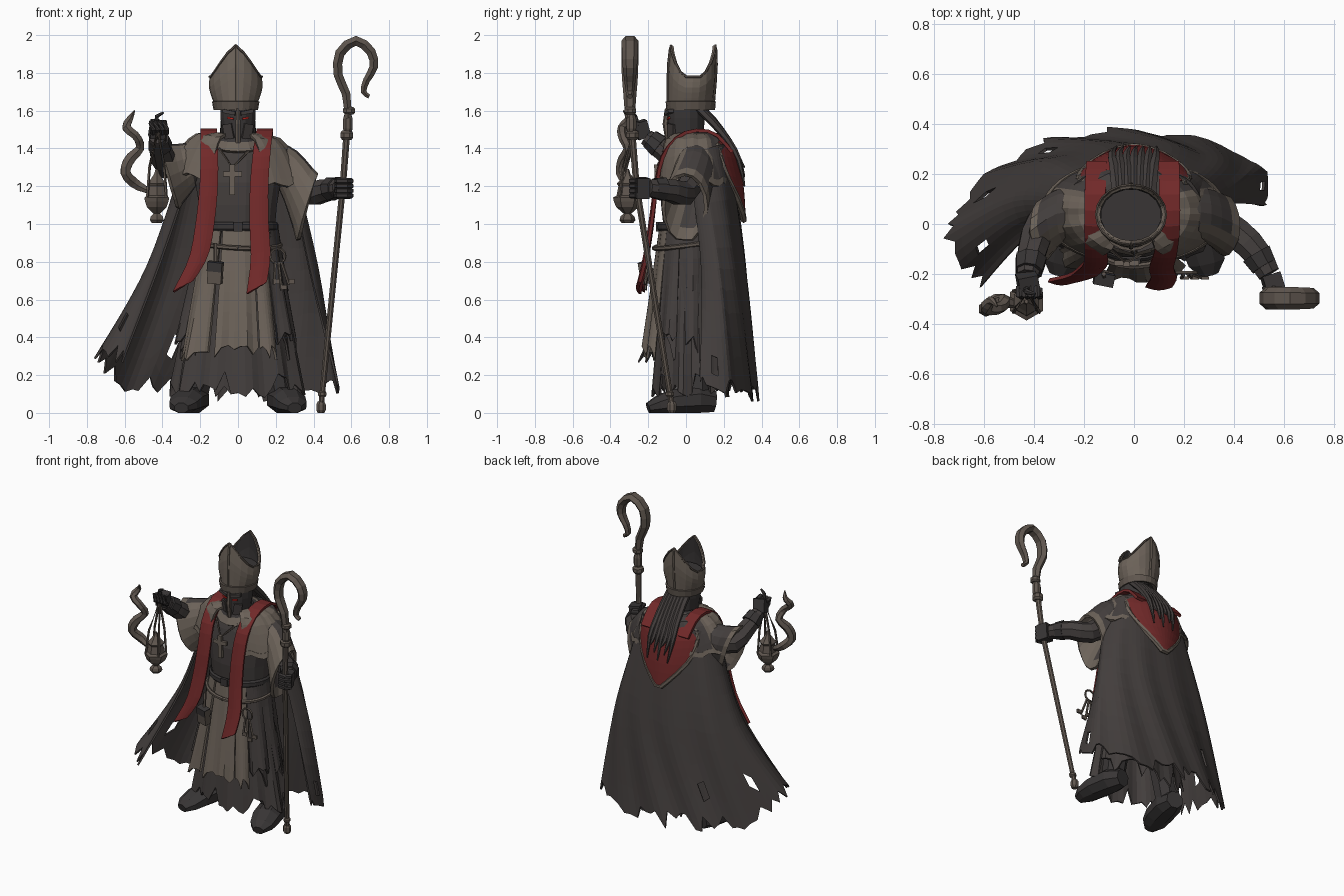
import bpy, bmesh, math, random
from mathutils import Vector as V

if "Cube" in bpy.data.objects:
    bpy.data.objects.remove(bpy.data.objects["Cube"])
random.seed(4)
sin, cos, pi = math.sin, math.cos, math.pi

def mat(name, r, g, b):
    m = bpy.data.materials.new(name)
    m.diffuse_color = (r, g, b, 1)
    m.use_nodes = True
    m.node_tree.nodes["Principled BSDF"].inputs["Base Color"].default_value = m.diffuse_color
    return m

DARK = mat("dark cloth", .056, .048, .046)
TAN = mat("worn tan cloth", .150, .123, .100)
RED = mat("red cloth", .165, .022, .022)
METAL = mat("dull metal", .115, .093, .077)
BLACK = mat("black leather", .040, .036, .036)
EYE = mat("glowing red", .5, .02, .015)

def spline(pts, t):
    """Catmull-Rom through pts, t in 0..1"""
    n = len(pts) - 1
    i = min(int(t * n), n - 1)
    f = t * n - i
    p = [V(pts[max(0, min(n, i + k))]) for k in (-1, 0, 1, 2)]
    return .5 * (2 * p[1] + (p[2] - p[0]) * f + (2 * p[0] - 5 * p[1] + 4 * p[2] - p[3]) * f**2
                 + (3 * p[1] - p[0] - 3 * p[2] + p[3]) * f**3)

def build(name, verts, faces, mats, idx=None, thick=0):
    me = bpy.data.meshes.new(name)
    me.from_pydata([tuple(v) for v in verts], [], faces)
    for m in mats:
        me.materials.append(m)
    if idx:
        me.polygons.foreach_set("material_index", idx)
    bm = bmesh.new()
    bm.from_mesh(me)
    bmesh.ops.recalc_face_normals(bm, faces=bm.faces)
    bm.to_mesh(me)
    bm.free()
    ob = bpy.data.objects.new(name, me)
    bpy.context.collection.objects.link(ob)
    if thick:
        s = ob.modifiers.new("thickness", 'SOLIDIFY')
        s.thickness, s.offset = thick, 0
    return ob

def sheet(name, f, nu, nv, mats, pick=None, closed=False, rag=0, thick=.012, holes=0):
    """cloth surface f(u, v) with an optional torn lower edge and holes"""
    cols = nu if closed else nu + 1
    verts, faces, idx = [], [], []
    for i in range(cols):
        r = rag * random.random()
        for j in range(nv + 1):
            t = j / nv
            verts.append(f(i / nu, t * (1 - r * t * t)))
    for i in range(nu):
        k = (i + 1) % cols
        for j in range(nv):
            if nv - 4 < j < nv - 1 and random.random() < holes:
                continue
            a, b = i * (nv + 1) + j, k * (nv + 1) + j
            faces.append((a, b, b + 1, a + 1))
            idx.append(pick((i + .5) / nu, (j + .5) / nv) if pick else 0)
    return build(name, verts, faces, mats, idx, thick)

def tube(name, pts, radii, m, n=8, ref=(0, 0, 1), steps=0, floor=False):
    """swept oval; radii are numbers or (side, up) pairs"""
    P = [V(p) for p in pts]
    R = [V((r, r, 0)) if not isinstance(r, tuple) else V((*r, 0)) for r in radii]
    if steps:
        ts = [i / steps for i in range(steps + 1)]
        P, R = [spline(P, t) for t in ts], [spline(R, t) for t in ts]
    verts, L = [], len(P)
    for i, p in enumerate(P):
        d = (P[min(i + 1, L - 1)] - P[max(i - 1, 0)]).normalized()
        up = V(ref) if abs(d.dot(V(ref))) < .95 else V((0, 1, 0))
        s = d.cross(up).normalized()
        t = s.cross(d)
        for k in range(n):
            a = 2 * pi * (k + .5) / n
            q = p + s * R[i].x * cos(a) + t * R[i].y * sin(a)
            if floor:
                q.z = max(q.z, 0)
            verts.append(q)
    faces = [(i * n + k, i * n + (k + 1) % n, (i + 1) * n + (k + 1) % n, (i + 1) * n + k)
             for i in range(L - 1) for k in range(n)]
    faces += [tuple(range(n)), tuple(range((L - 1) * n, L * n))]
    return build(name, verts, faces, [m])

def lathe(name, x, y, prof, m, n=8):
    return tube(name, [(x, y, z) for z, r in prof], [r for z, r in prof], m, n)

def box(name, loc, size, m, rot=(0, 0, 0)):
    bpy.ops.mesh.primitive_cube_add(size=1, location=loc, rotation=rot)
    o = bpy.context.object
    o.name, o.scale = name, size
    o.data.materials.append(m)

# boots and legs
for s in (-1, 1):
    tube("boot", [(s*.22, .15, .06), (s*.24, .06, .07), (s*.27, -.07, .06), (s*.29, -.15, .04), (s*.3, -.2, .025)],
         [(.06, .06), (.095, .08), (.095, .07), (.08, .05), (.04, .03)], BLACK, 8, floor=True)
    tube("leg", [(s*.23, .06, .08), (s*.13, .04, .7)], [.075, .1], BLACK)

# torso and robe layers
lathe("torso", 0, .03, [(.88, (.19, .14)), (1.1, (.21, .165)), (1.22, (.23, .165)), (1.34, (.23, .14)),
                        (1.43, (.15, .11)), (1.46, (.08, .08))], DARK, 16)

def skirt(rx0, rx1, ry0, ry1, z0, z1, a0=0, a1=2*pi, folds=11):
    def f(u, v):
        a = a0 + (a1 - a0) * u
        w = 1 + .06 * v * sin(folds * a)
        return V((sin(a) * (rx0 + (rx1 - rx0) * v) * w, .03 - cos(a) * (ry0 + (ry1 - ry0) * v) * w, z0 + (z1 - z0) * v))
    return f
sheet("inner_robe", skirt(.18, .35, .13, .2, 1, .07), 56, 8, [DARK], closed=True, rag=.16)
sheet("over_robe", skirt(.195, .31, .15, .22, 1, .27, .9, 2*pi - .9, 9), 44, 6, [DARK], rag=.2)
sheet("short_tunic", skirt(.205, .25, .16, .19, 1, .63, .9, 2*pi - .9, 9), 32, 4, [DARK], rag=.1)
for a0, a1, z1, m, rx, ry in [(-.4, .38, .28, TAN, .31, .26), (-1.03, -.46, .25, TAN, .37, .27), (.4, .7, .28, TAN, .32, .26),
                              (.7, 1.2, .36, DARK, .32, .24), (-1.4, -.95, .36, DARK, .33, .23)]:
    sheet("front_panel", skirt(.2, rx, .165, ry, .98, z1, a0, a1, 14), 7, 6, [m], rag=.11, thick=.014)

# belts
def hoop(rx, ry, z, sag):
    return [(rx * sin(a), .03 - ry * cos(a), z - sag * (.5 + .5 * cos(a - .4))) for a in [2*pi*i/24 for i in range(25)]]
tube("belt", hoop(.205, .172, .985, 0), [(.012, .025)] * 25, BLACK, 6)
tube("rope_belt", hoop(.225, .2, .93, .06), [.013] * 25, METAL, 6)
box("buckle", (0, -.15, .985), (.05, .02, .05), BLACK)

# cape, swept out to one side
TOP = [(-.24, -.03, 1.3), (-.27, .08, 1.38), (-.2, .18, 1.42), (0, .225, 1.42), (.2, .18, 1.42), (.27, .08, 1.38), (.27, .02, 1.3)]
MID = [(-.41, -.04, .8), (-.48, .09, .77), (-.35, .25, .75), (0, .315, .75), (.27, .28, .75), (.42, .18, .75), (.38, .08, .75)]
LOW = [(-.62, -.26, .25), (-.76, -.06, .28), (-.58, .2, .1), (-.29, .35, .07), (.1, .365, .05), (.49, .25, .08), (.53, .06, .15)]
def cape(u, v):
    p = spline([spline(r, u) for r in (TOP, MID, LOW)], v)
    return p + V((0, .012 * v * sin(u * 45), 0))
sheet("cape", cape, 50, 12, [DARK], rag=.12, holes=.03)

# shoulder mantle: tan in front, dark behind
def mantle(u, v):
    a = .42 + (2*pi - .84) * u
    q = spline([(.11, .11, 1.475), (.22, .165, 1.445), (.295, .185, 1.35), (.36, .2, 1.21)], v)
    lift = .07 * v * max(0, -sin(a))
    return V((sin(a) * q.x, .05 - cos(a) * q.y, q.z + lift + .012 * v * sin(14 * a)))
sheet("mantle", mantle, 40, 6, [TAN, DARK], lambda u, v: int(.3 < u < .7), rag=.08, thick=.016)
sheet("mantle_trim", lambda u, v: mantle(u, .9 + .1 * v) + V((0, 0, -.004)), 40, 1, [TAN], thick=.026)

# collar
sheet("collar", lambda u, v: V((sin(2*pi*u) * (.085 + .06*v), .02 - cos(2*pi*u) * (.09 + .05*v), 1.475 - .05*v - .045*v*cos(2*pi*u))),
      14, 2, [BLACK, TAN], lambda u, v: int(v > .5), closed=True, thick=.02)

# red back hood with tan border
def hood(u, v):
    w = spline([(.14, 0, 0), (.215, 0, 0), (.185, 0, 0), (.02, 0, 0)], v).x
    c = spline([(0, .2, 1.45), (0, .262, 1.37), (0, .295, 1.2), (0, .307, 1.02)], v)
    x = (2 * u - 1) * w
    return V((x, c.y - 1.9 * x * x, c.z + .9 * x * x * v))
sheet("back_hood", hood, 12, 10, [RED], thick=.02)
edge = [hood(0, i / 10) for i in range(2, 11)] + [hood(1, 1 - i / 10) for i in range(9)]
tube("hood_border", edge, [.017] * 18, TAN, 6)

# stoles hanging over the shoulders
def stole(name, pts, w):
    def f(u, v):
        p = spline(pts, v)
        return p + V(((u - .5) * w * (.92 + .25 * v), -.012 * v * sin(u * pi), (.06 * (u - .5) + .012 * sin(u * 19)) * v**6))
    sheet(name, f, 6, 18, [RED], thick=.018)
stole("stole_left", [(-.15, .245, 1.38), (-.155, .14, 1.485), (-.155, -.01, 1.48), (-.152, -.115, 1.37), (-.155, -.155, 1.2),
                     (-.175, -.178, 1), (-.21, -.205, .82), (-.29, -.225, .67)], .088)
stole("stole_right", [(.14, .245, 1.38), (.142, .14, 1.485), (.14, -.01, 1.48), (.125, -.115, 1.37), (.112, -.155, 1.2),
                      (.112, -.182, 1), (.12, -.21, .82), (.1, -.245, .66)], .088)

# wide sleeves with tan cuffs
def sleeve(name, s, mid, end, rz):
    def f(u, v):
        a, c = 2 * pi * u, spline([(s*.19, .05, 1.35), mid, end], v)
        return c + V((s * .05 * v * sin(a), (.085 + .03*v) * cos(a), (.08 + (rz - .08) * v) * sin(a)))
    sheet(name, f, 16, 6, [DARK, TAN], lambda u, v: int(v > .78 or (v > .3 and .3 < u < .7)), closed=True, rag=.05, thick=.02)
sleeve("sleeve_left", -1, (-.285, .04, 1.29), (-.37, -.03, 1.25), .17)
sleeve("sleeve_right", 1, (.28, .04, 1.25), (.37, -.01, 1.08), .18)

# arms and gloved hands
tube("arm_left", [(-.22, .05, 1.35), (-.36, .01, 1.3), (-.41, -.12, 1.39), (-.425, -.21, 1.46)], [.07, .07, .06, .045], DARK, 8, steps=8)
tube("arm_right", [(.21, .04, 1.33), (.35, 0, 1.17), (.47, -.09, 1.18), (.54, -.2, 1.19)], [.07, .07, .062, .048], DARK, 8, steps=8)
for nm, p in (("cuff_left", [(-.412, -.14, 1.41), (-.42, -.19, 1.45)]), ("cuff_right", [(.49, -.12, 1.185), (.52, -.17, 1.19)])):
    tube(nm, p, [.066, .056], BLACK)
box("palm_left", (-.425, -.235, 1.5), (.08, .07, .09), BLACK, (.3, .1, .2))
box("palm_right", (.555, -.235, 1.19), (.075, .07, .11), BLACK, (0, .1, .3))
for i in range(4):
    x, z = -.46 + .024 * i, 1.15 + .026 * i
    tube("finger_left", [(x, -.25, 1.53), (x, -.285, 1.54), (x + .01, -.29, 1.5), (x + .01, -.26, 1.48)], [.014] * 4, BLACK, 6)
    tube("finger_right", [(.525, -.25, z), (.53, -.285, z), (.575, -.29, z), (.6, -.26, z)], [.016] * 4, BLACK, 6)
tube("raised_finger", [(-.43, -.26, 1.53), (-.43, -.27, 1.57), (-.395, -.28, 1.59)], [.015, .012, .006], BLACK, 6)

# head and face mask
lathe("head", 0, 0, [(1.38, (.07, .07)), (1.43, (.06, .085)), (1.48, (.085, .095)), (1.56, (.095, .098)), (1.64, (.095, .1))], BLACK, 14)
tube("nose_guard", [(0, -.1, 1.61), (0, -.108, 1.53), (0, -.095, 1.43)], [(.01, .012), (.015, .016), (.016, .012)], METAL, 6)
for s in (-1, 1):
    box("eye", (s*.04, -.092, 1.56), (.034, .009, .01), EYE, (0, s*-.2, s*.25))
    box("cheek_plate", (s*.05, -.077, 1.49), (.055, .014, .08), DARK, (.1, s*.15, s*.55))
    box("brow", (s*.045, -.09, 1.592), (.07, .03, .02), DARK, (0, s*-.2, s*.3))

# mitre with front and back peaks
def mitre(u, v):
    a = 2 * pi * u
    r = spline([(.106, .118, 0), (.126, .123, 0), (.142, .126, 0), (.138, .118, 0)], v)
    top = 1.945 - .165 * min(1, abs(sin(a)) / .93)**1.3
    return V((sin(a) * r.x - .012, .024 - cos(a) * r.y + .014 * v, 1.61 + (top - 1.61) * v))
hat = sheet("mitre", mitre, 20, 6, [TAN, BLACK], closed=True, thick=.014)
hat.modifiers[0].offset = -1
hat.modifiers[0].material_offset = 1
lathe("mitre_floor", -.012, .035, [(1.64, (.1, .1)), (1.755, (.122, .105))], BLACK, 16)
tube("mitre_rim", [mitre(i / 20, 1) for i in range(21)], [.007] * 21, METAL, 6)
sheet("mitre_band", lambda u, v: V((sin(2*pi*u) * (.112 + .008*v) - .012, .025 - cos(2*pi*u) * (.123 + .004*v), 1.605 + .045*v)),
      20, 1, [METAL], closed=True, thick=.012)
for k in (0, .5):
    tube("mitre_ridge", [mitre(k, t) for t in (.1, .4, .7, .97)], [.009] * 4, TAN, 6)

# long hair down the back
for i in range(7):
    x = (i - 3) * .022
    tube("hair_lock", [(x, .07 - 3 * x * x, 1.62), (x * 1.05, .14 - 2 * x * x, 1.55), (x * 1.2, .225, 1.44),
                       (x * 1.35, .28, 1.34), (x * 1.2 + .01, .31, 1.2 + .05 * (i % 3))],
         [(.024, .022), (.024, .022), (.021, .018), (.015, .014), .004], DARK, 6, steps=8)

# crosier staff
tube("staff_shaft", [(.44, -.075, .04), (.555, -.262, 1.2), (.585, -.295, 1.6)], [.016, .018, .02], METAL, 8)
CROOK = [(.583, 1.56), (.572, 1.69), (.53, 1.79), (.54, 1.905), (.625, 1.97), (.705, 1.91), (.718, 1.83), (.68, 1.76), (.665, 1.7), (.695, 1.675)]
tube("staff_crook", [(x, -.297, z) for x, z in CROOK],
     [(.02, .025), (.026, .035), (.027, .043), (.03, .045), (.03, .045), (.029, .042), (.026, .038), (.021, .03), (.017, .022), (.013, .016)],
     METAL, 6, (0, 1, 0), steps=18)
for z, r, h in ((.03, .027, .06), (.1, .024, .03), (1.47, .037, .05), (1.6, .034, .04), (1.53, .028, .1)):
    x = .437 + .0945 * z
    y = -.07 - .158 * z if z < .5 else -.163 - .0825 * z
    lathe("staff_collar", x, y, [(z - h/2, r * .7), (z - h/4, r), (z + h/4, r), (z + h/2, r * .7)], METAL)

# hanging censer, chains and smoke
lathe("censer", -.43, -.31, [(1.005, .03), (1.02, .042), (1.04, .037), (1.055, .02), (1.09, .06), (1.12, .072), (1.14, .076), (1.15, .058),
                             (1.2, .048), (1.215, .057), (1.23, .042), (1.265, .016), (1.29, .008)], METAL, 6)
for i in range(4):
    a = pi / 4 + i * pi / 2
    x, y = -.43 + .072 * cos(a), -.31 + .06 * sin(a)
    tube("censer_chain", [(x, y, 1.14), (-.43 + .055 * cos(a), -.3 + .045 * sin(a), 1.3), (-.425, -.275, 1.5)], [.008] * 3, METAL, 5)
SMOKE = [(-.46, 1.17), (-.54, 1.21), (-.595, 1.27), (-.575, 1.34), (-.52, 1.4), (-.535, 1.46), (-.59, 1.51), (-.57, 1.56), (-.548, 1.6)]
tube("smoke", [(x, -.325 + .02 * sin(i * 2), z) for i, (x, z) in enumerate(SMOKE)],
     [.014, .03, .03, .032, .026, .024, .026, .018, .004], METAL, 6, (0, 1, 0), steps=20)

# chest cross, pouch and keys
tube("cross_cord", [(-.1, -.1, 1.4), (-.03, -.155, 1.3), (.07, -.1, 1.4)], [.007] * 3, METAL, 5)
box("cross_upright", (-.03, -.155, 1.235), (.028, .02, .16), TAN, (.05, 0, 0))
box("cross_bar", (-.03, -.156, 1.265), (.1, .02, .026), TAN)
box("pouch", (-.12, -.215, .74), (.075, .045, .11), METAL, (.15, .1, -.2))
box("pouch_flap", (-.12, -.22, .775), (.08, .05, .05), BLACK, (.15, .1, -.2))
tube("pouch_strap", [(-.12, -.2, .9), (-.12, -.21, .77)], [.01, .01], METAL, 5)
tube("key_ring", [(.21 + .04 * cos(k * pi / 6), -.195, .83 + .04 * sin(k * pi / 6)) for k in range(13)], [.007] * 13, METAL, 5, (0, 1, 0))
for dx, zl in ((-.03, .68), (.01, .65), (.05, .68)):
    tube("key_shank", [(.21 + dx * .4, -.2, .8), (.22 + dx, -.215, zl)], [.008, .008], METAL, 5)
    box("key_bit", (.235 + dx, -.215, zl + .015), (.03, .012, .025), METAL)
